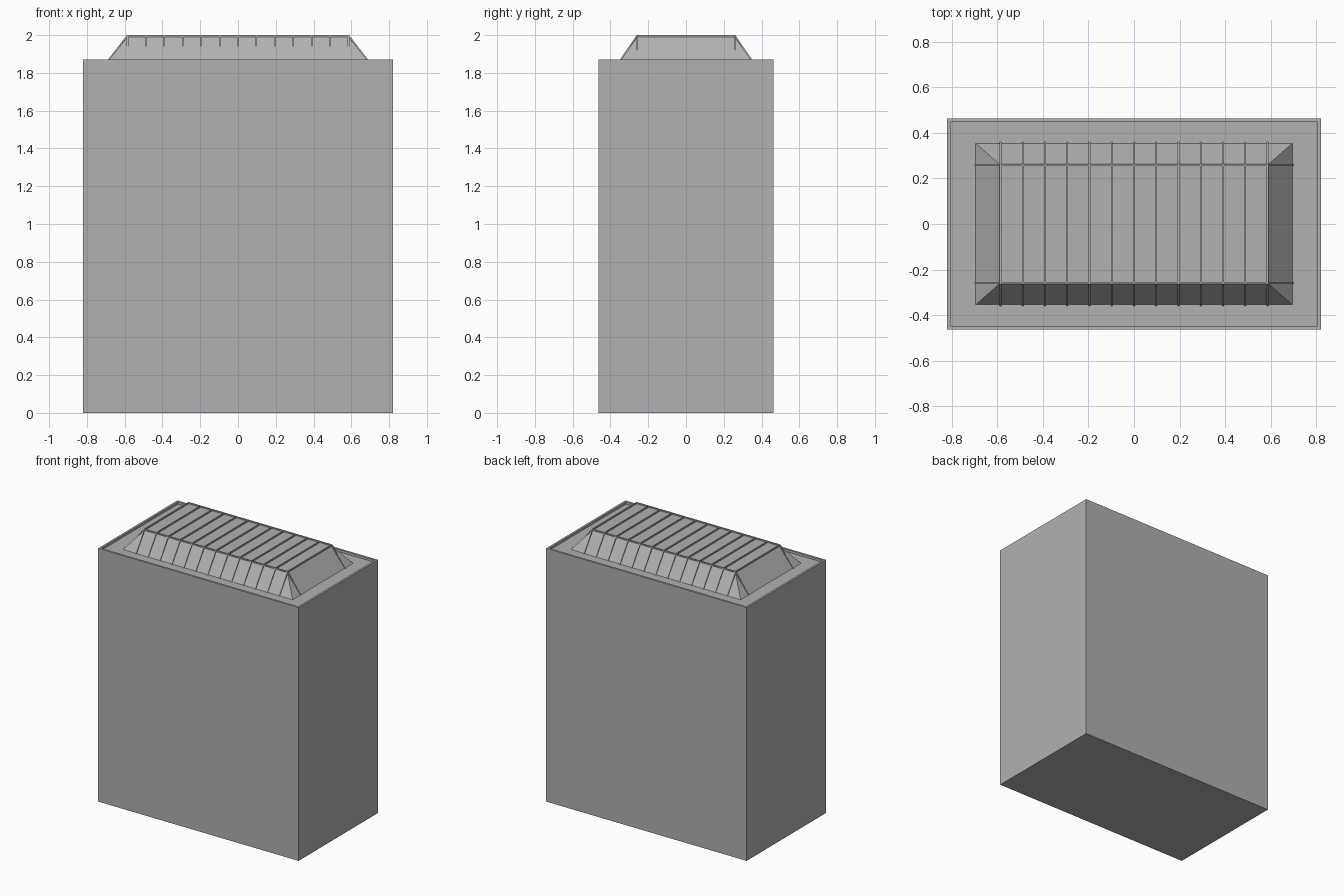
import bpy, bmesh

if "Cube" in bpy.data.objects:
    bpy.data.objects.remove(bpy.data.objects["Cube"])

W, D, H = 0.82, 0.463, 1.872      # block half width, half depth, height
RIM, FLOOR = 0.015, 1.855         # parapet thickness, roof level
BX, BY = 0.694, 0.354             # skylight base half sizes
TX, TY, TZ = 0.585, 0.258, 1.991  # skylight top half sizes and height
BAR, RAISE = 0.008, 0.009         # glazing bar width and projection

grey = bpy.data.materials.new("dark_grey")
grey.diffuse_color = (0.44, 0.44, 0.44, 1)
grey.use_nodes = True
grey.node_tree.nodes["Principled BSDF"].inputs["Base Color"].default_value = grey.diffuse_color


def finish(name, bm):
    bmesh.ops.recalc_face_normals(bm, faces=bm.faces[:])
    mesh = bpy.data.meshes.new(name)
    bm.to_mesh(mesh)
    bm.free()
    mesh.materials.append(grey)
    obj = bpy.data.objects.new(name, mesh)
    bpy.context.collection.objects.link(obj)
    return obj


def rings(name, loops, cap_start=True):
    """Bridge rectangular rings (half x, half y, z), capping the ends."""
    bm = bmesh.new()
    rows = [[bm.verts.new((sx * x, sy * y, z))
             for sx, sy in ((-1, -1), (1, -1), (1, 1), (-1, 1))]
            for x, y, z in loops]
    for a, b in zip(rows, rows[1:]):
        for i in range(4):
            j = (i + 1) % 4
            bm.faces.new((a[i], a[j], b[j], b[i]))
    if cap_start:
        bm.faces.new(rows[0])
    bm.faces.new(rows[-1])
    return finish(name, bm)


def add_bar(bm, base, top, place):
    """Thin band that follows the skylight's trapezoid section."""
    r = 0.006
    profile = [(-base, FLOOR), (-top, TZ), (top, TZ), (base, FLOOR),
               (base + r, FLOOR), (top + r * 0.5, TZ + RAISE),
               (-top - r * 0.5, TZ + RAISE), (-base - r, FLOOR)]
    sides = [[bm.verts.new(place(u, s * BAR / 2, z)) for u, z in profile]
             for s in (-1, 1)]
    a, b = sides
    n = len(profile)
    for i in range(n):
        j = (i + 1) % n
        bm.faces.new((a[i], a[j], b[j], b[i]))
    # side faces: left slope, top, right slope
    for s in sides:
        for i, j in ((0, 7), (1, 6), (2, 5)):
            bm.faces.new((s[i], s[i + 1], s[j - 1], s[j]))


# Main block with a shallow recessed roof
rings("building_block", [(W, D, 0), (W, D, H), (W - RIM, D - RIM, H),
                         (W - RIM, D - RIM, FLOOR)])

# Sloped skylight
rings("skylight", [(BX, BY, FLOOR), (TX, TY, TZ)], cap_start=False)

# Glazing bars running front to back
bm = bmesh.new()
for k in range(13):
    x = TX * (k - 6) / 6
    add_bar(bm, BY, TY, lambda u, v, z: (x + v, u, z))
finish("cross_bars", bm)

# Glazing bars running side to side
bm = bmesh.new()
for y in (-TY, TY):
    add_bar(bm, BX, TX, lambda u, v, z: (u, y + v, z))
finish("long_bars", bm)
